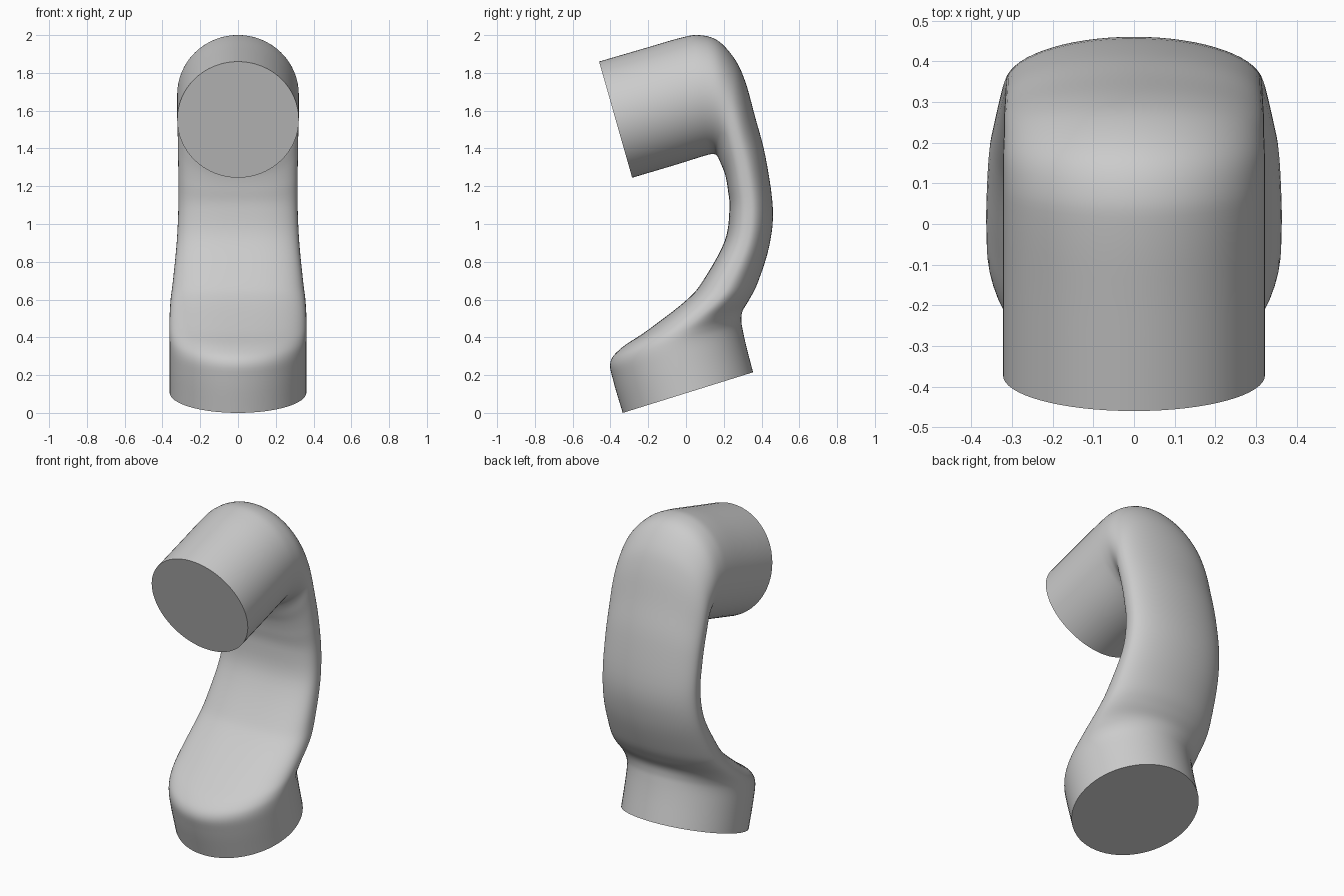
import bpy
import bmesh
import math
from mathutils import Vector

cube = bpy.data.objects.get("Cube")
if cube:
    bpy.data.objects.remove(cube, do_unlink=True)

SIDES = 64
STEPS = 5

# Sections from earpiece to mouthpiece:
# inner y, inner z, outer y, outer z, half width, squareness of inner half
sections = [
    (-.285, 1.245, -.46, 1.86, .322, 2),
    (-.05, 1.315, -.22, 1.93, .322, 2),
    (.10, 1.362, -.03, 1.985, .322, 2),
    (.145, 1.37, .07, 2, .322, 2),
    (.165, 1.36, .17, 1.97, .322, 2),
    (.18, 1.33, .26, 1.87, .32, 2.1),
    (.195, 1.295, .315, 1.75, .32, 2.4),
    (.21, 1.25, .365, 1.57, .318, 2.6),
    (.222, 1.18, .42, 1.36, .316, 2.8),
    (.23, 1.08, .46, 1.08, .316, 2.8),
    (.205, .91, .44, .88, .325, 2.8),
    (.09, .70, .38, .69, .345, 2.8),
    (0, .595, .335, .60, .357, 2.6),
    (-.2, .44, .30, .54, .363, 2.3),
    (-.34, .345, .293, .49, .363, 2.1),
    (-.40, .27, .30, .44, .362, 2),
    (-.385, .17, .32, .35, .362, 2),
    (-.335, 0, .355, .215, .362, 2),
]


def blend(a, b, c, d, t):
    """Smooth curve from b to c."""
    return b + .5 * t * (c - a + t * (2 * a - 5 * b + 4 * c - d + t * (3 * (b - c) + d - a)))


def smooth_rows(rows):
    rows = [Vector(r) for r in rows]
    ext = [2 * rows[0] - rows[1]] + rows + [2 * rows[-1] - rows[-2]]
    out = []
    for i in range(len(rows) - 1):
        out += [blend(*ext[i:i + 4], s / STEPS) for s in range(STEPS)]
    return out + [rows[-1]]


def ring(bm, row):
    """One closed section, rounder on the outer side than on the inner."""
    inner = Vector((0, row[0], row[1]))
    outer = Vector((0, row[2], row[3]))
    centre, half = (inner + outer) / 2, (outer - inner) / 2
    verts = []
    for k in range(SIDES):
        angle = 2 * math.pi * k / SIDES
        c, s = math.cos(angle), math.sin(angle)
        power = 2 / row[5] if c < 0 else 1
        along = math.copysign(abs(c) ** power, c)
        across = math.copysign(abs(s) ** power, s)
        verts.append(bm.verts.new(centre + half * along + Vector((row[4] * across, 0, 0))))
    return verts


# Handset body, lofted and closed by flat discs
bm = bmesh.new()
rings = [ring(bm, r) for r in smooth_rows(sections)]
for a, b in zip(rings, rings[1:]):
    for k in range(SIDES):
        n = (k + 1) % SIDES
        bm.faces.new((a[k], a[n], b[n], b[k]))
bm.faces.new(rings[0])
bm.faces.new(rings[-1])
bmesh.ops.recalc_face_normals(bm, faces=bm.faces)
mesh = bpy.data.meshes.new("handset")
bm.to_mesh(mesh)
bm.free()
handset = bpy.data.objects.new("handset", mesh)
bpy.context.collection.objects.link(handset)

# Plain grey
grey = bpy.data.materials.new("plain grey")
grey.use_nodes = True
colour = (.6, .6, .6, 1)
grey.diffuse_color = colour
grey.node_tree.nodes["Principled BSDF"].inputs["Base Color"].default_value = colour
mesh.materials.append(grey)

bpy.ops.object.select_all(action='DESELECT')
handset.select_set(True)
bpy.context.view_layer.objects.active = handset
bpy.ops.object.shade_smooth_by_angle(angle=math.radians(40))
